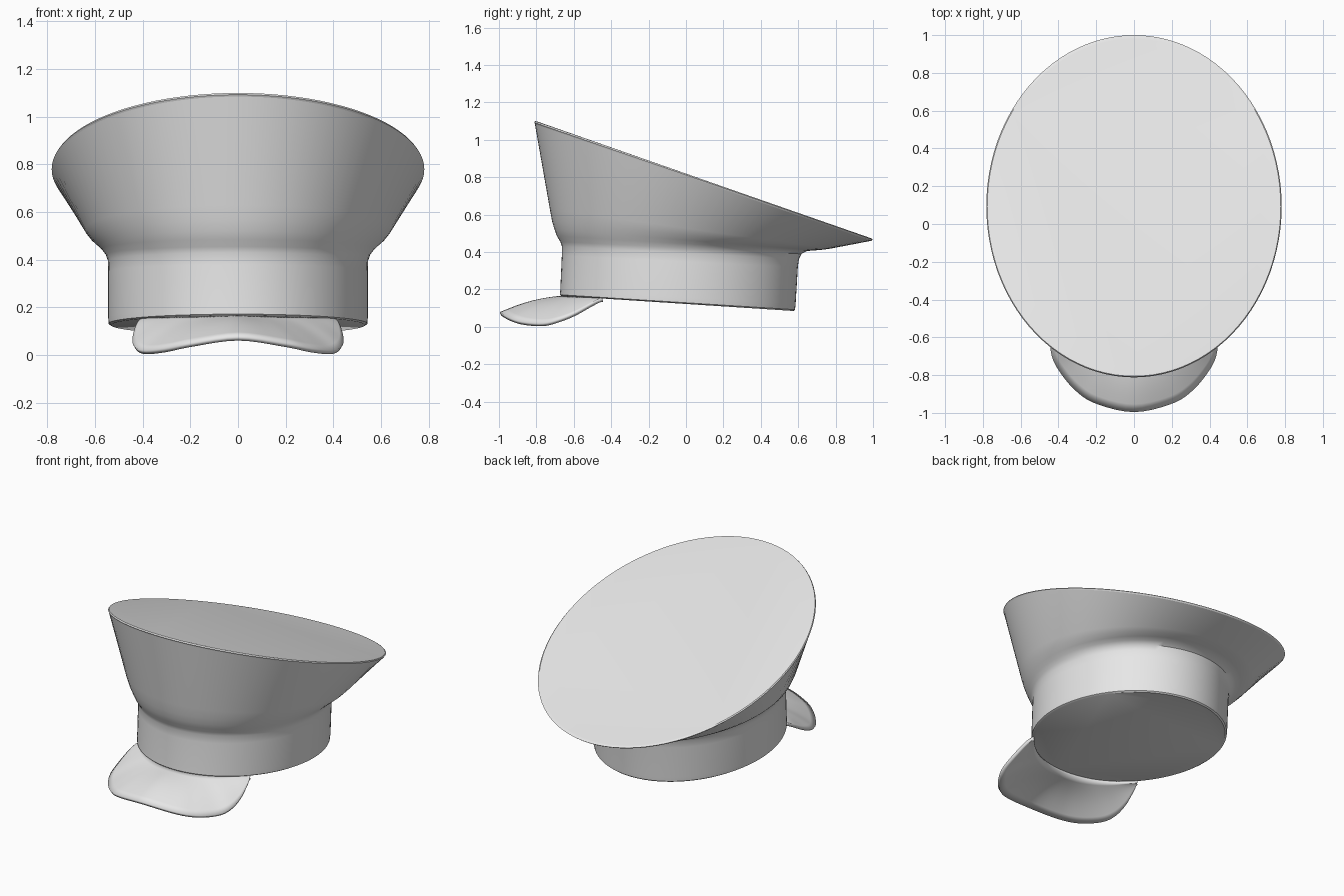
import bpy, bmesh, math
from mathutils import Vector

cube = bpy.data.objects.get("Cube")
if cube:
    bpy.data.objects.remove(cube, do_unlink=True)

cloth = bpy.data.materials.new("grey_cloth")
cloth.use_nodes = True
GREY = (0.8, 0.8, 0.8, 1)
cloth.diffuse_color = GREY
cloth.node_tree.nodes["Principled BSDF"].inputs["Base Color"].default_value = GREY

SIDES = 96


def finish(name, bm, angle):
    """Turn a bmesh into a smooth shaded object."""
    bmesh.ops.recalc_face_normals(bm, faces=bm.faces)
    mesh = bpy.data.meshes.new(name)
    bm.to_mesh(mesh)
    bm.free()
    mesh.materials.append(cloth)
    obj = bpy.data.objects.new(name, mesh)
    bpy.context.collection.objects.link(obj)
    bpy.ops.object.select_all(action="DESELECT")
    obj.select_set(True)
    bpy.context.view_layer.objects.active = obj
    bpy.ops.object.shade_smooth_by_angle(angle=math.radians(angle))
    return obj


def loft(name, rings, cap_start=False, cap_end=False, angle=35):
    """Skin tilted ellipses given as (front y, front z, back y, back z, half width)."""
    bm = bmesh.new()
    loops = []
    for fy, fz, by, bz, rx in rings:
        loop = []
        for i in range(SIDES):
            a = 2 * math.pi * i / SIDES
            k = (1 - math.cos(a)) / 2
            loop.append(bm.verts.new((rx * math.sin(a), fy + (by - fy) * k, fz + (bz - fz) * k)))
        loops.append(loop)
    for low, high in zip(loops, loops[1:]):
        for i in range(SIDES):
            j = (i + 1) % SIDES
            bm.faces.new((low[i], low[j], high[j], high[i]))
    if cap_start:
        bm.faces.new(loops[0])
    if cap_end:
        bm.faces.new(loops[-1])
    return finish(name, bm, angle)


# Head band flowing into the flared crown
rim_low = (-0.808, 1.085, 0.99, 0.46, 0.778)
loft("band_and_crown", [
    (-0.668, 0.166, 0.575, 0.085, 0.532),
    (-0.674, 0.172, 0.583, 0.092, 0.543),
    (-0.672, 0.20, 0.586, 0.12, 0.545),
    (-0.664, 0.38, 0.598, 0.32, 0.545),
    (-0.663, 0.43, 0.604, 0.362, 0.546),
    (-0.672, 0.455, 0.617, 0.39, 0.555),
    (-0.69, 0.485, 0.648, 0.406, 0.573),
    (-0.703, 0.52, 0.69, 0.409, 0.592),
    (-0.716, 0.565, 0.735, 0.413, 0.617),
    (-0.728, 0.63, 0.77, 0.418, 0.642),
    rim_low], cap_start=True)

# Thin rim and flat sloping top
loft("top_panel", [
    rim_low,
    (-0.812, 1.093, 1.0, 0.467, 0.782),
    (-0.806, 1.1, 0.992, 0.473, 0.777),
    (-0.795, 1.098, 0.98, 0.476, 0.77)], cap_end=True, angle=30)

# Visor: right half of the outer edge, from the centre to the band
EDGE = [Vector(p) for p in (
    (0, -0.992, 0.07), (0.2, -0.947, 0.043), (0.31, -0.875, 0.02),
    (0.395, -0.77, 0.012), (0.432, -0.69, 0.03), (0.438, -0.6, 0.065),
    (0.425, -0.51, 0.115), (0.41, -0.46, 0.142))]
STEPS, ROWS = 32, 8


def edge_point(t):
    """Smooth spline through the edge points, mirrored for negative t."""
    s = abs(t) * (len(EDGE) - 1)
    i = min(int(s), len(EDGE) - 2)
    f = s - i
    b, c = EDGE[i], EDGE[i + 1]
    a = EDGE[i - 1] if i else Vector((-c.x, c.y, c.z))
    d = EDGE[min(i + 2, len(EDGE) - 1)]
    p = b + (c - a) * f / 2 + (a - 2.5 * b + 2 * c - d / 2) * f * f \
        + (1.5 * (b - c) + (d - a) / 2) * f ** 3
    if t < 0:
        p.x = -p.x
    return p


def band_point(t):
    """Point on the lower edge of the band."""
    a = t * math.radians(49)
    return Vector((0.53 * math.sin(a), -0.045 - 0.61 * math.cos(a), 0.118 + 0.04 * math.cos(a)))


bm = bmesh.new()
grid = []
for n in range(-STEPS, STEPS + 1):
    t = n / STEPS
    inner, outer = band_point(t), edge_point(t)
    row = []
    for r in range(ROWS + 1):
        v = r / ROWS
        p = inner.lerp(outer, v)
        p.z += 0.016 * math.sin(math.pi * v) * (1 - t * t)
        row.append(bm.verts.new(p))
    grid.append(row)
for a, b in zip(grid, grid[1:]):
    for r in range(ROWS):
        bm.faces.new((a[r], a[r + 1], b[r + 1], b[r]))
visor = finish("visor", bm, 60)
thick = visor.modifiers.new("thickness", "SOLIDIFY")
thick.thickness = 0.02
thick.offset = 0
